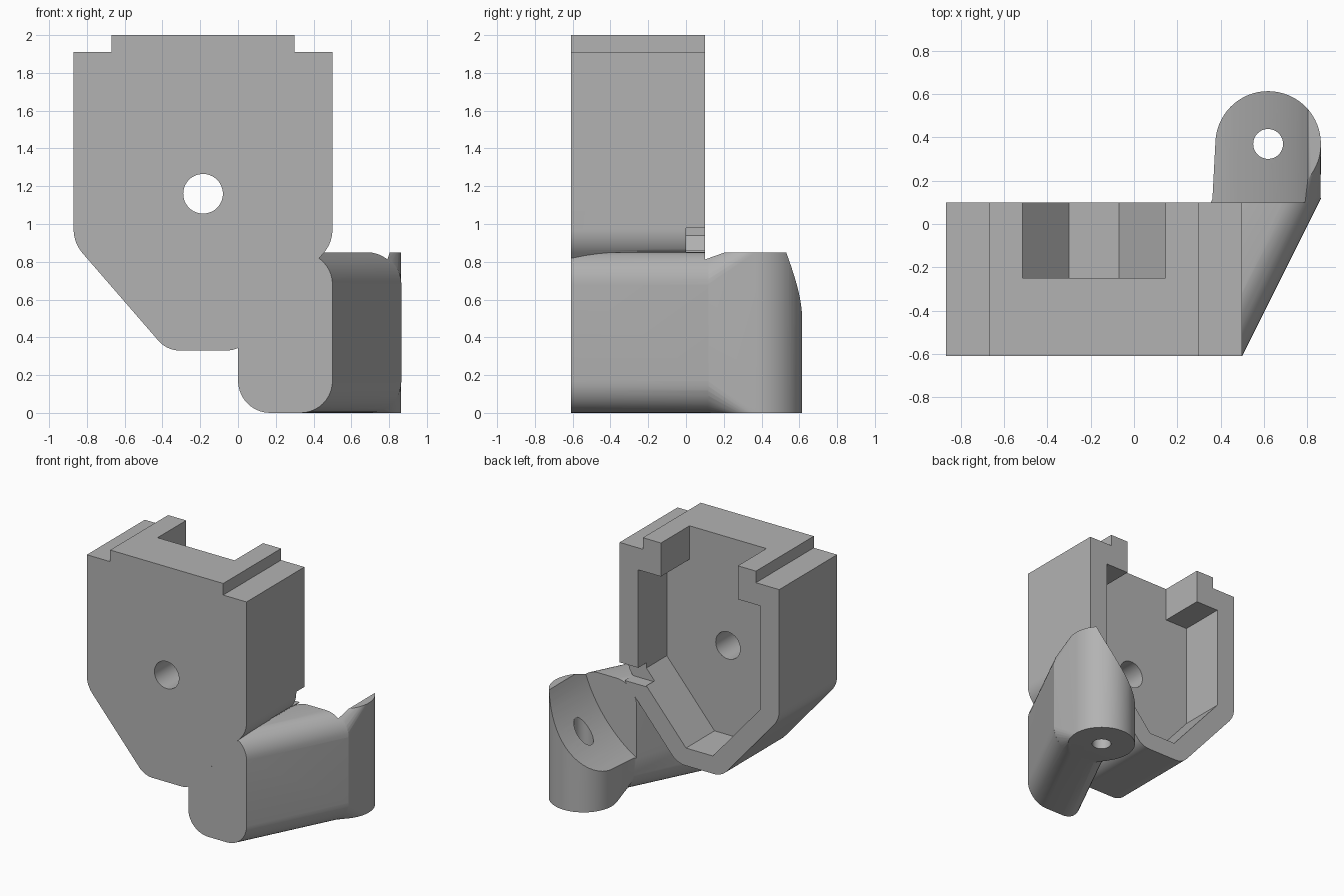
import bpy, bmesh
from math import cos, sin, pi, tan, radians
from mathutils import Vector

if "Cube" in bpy.data.objects:
    bpy.data.objects.remove(bpy.data.objects["Cube"])

grey = bpy.data.materials.new("plain_grey")
grey.use_nodes = True
grey.diffuse_color = (0.45, 0.45, 0.45, 1)
grey.node_tree.nodes["Principled BSDF"].inputs["Base Color"].default_value = (0.45, 0.45, 0.45, 1)

MID = -0.185            # symmetry line of the housing
FRONT, BACK = -0.61, 0.10


def finish(name, bm):
    bmesh.ops.recalc_face_normals(bm, faces=bm.faces)
    mesh = bpy.data.meshes.new(name)
    bm.to_mesh(mesh)
    bm.free()
    mesh.materials.append(grey)
    obj = bpy.data.objects.new(name, mesh)
    bpy.context.collection.objects.link(obj)
    return obj


def rounded(corners, steps=10):
    """Outline from (x, z, radius) corners."""
    out = []
    for i, (x, z, r) in enumerate(corners):
        p = Vector((x, z))
        if r == 0:
            out.append(p)
            continue
        a = (Vector(corners[i - 1][:2]) - p).normalized()
        b = (Vector(corners[(i + 1) % len(corners)][:2]) - p).normalized()
        half = a.angle(b) / 2
        centre = p + (a + b).normalized() * r / sin(half)
        start = p + a * r / tan(half) - centre
        turn = start.angle_signed(p + b * r / tan(half) - centre)
        for k in range(steps + 1):
            t = -turn * k / steps
            out.append(centre + Vector((start.x * cos(t) - start.y * sin(t),
                                        start.x * sin(t) + start.y * cos(t))))
    return out


def prism(name, outline, y0, y1):
    bm = bmesh.new()
    face = bm.faces.new([bm.verts.new((x, y0, z)) for x, z in outline])
    new = bmesh.ops.extrude_face_region(bm, geom=[face])["geom"]
    moved = [v for v in new if isinstance(v, bmesh.types.BMVert)]
    bmesh.ops.translate(bm, verts=moved, vec=(0, y1 - y0, 0))
    return finish(name, bm)


def hull(name, points):
    bm = bmesh.new()
    for p in points:
        bm.verts.new(p)
    res = bmesh.ops.convex_hull(bm, input=bm.verts[:])
    loose = [v for v in bm.verts if not v.link_faces]
    bmesh.ops.delete(bm, geom=loose, context="VERTS")
    bmesh.ops.dissolve_limit(bm, angle_limit=radians(0.2), verts=bm.verts[:], edges=bm.edges[:])
    return finish(name, bm)


def circle(cx, cy, r, n):
    return [(cx + r * cos(2 * pi * k / n), cy + r * sin(2 * pi * k / n)) for k in range(n)]


def mirrored(half):
    """Close a left-half outline across the symmetry line."""
    return half + [(2 * MID - x, z, r) for x, z, r in reversed(half)]


def combine(target, other, operation):
    mod = target.modifiers.new("combine", "BOOLEAN")
    mod.object, mod.operation, mod.solver = other, operation, "EXACT"
    other.hide_render = True
    bpy.context.view_layer.objects.active = target
    bpy.ops.object.modifier_apply(modifier=mod.name)
    bpy.data.objects.remove(other)


# Housing: stepped top, chamfered lower corners
bracket = prism("bracket", rounded(mirrored([
    (-0.67, 2.0, 0), (-0.67, 1.91, 0), (-0.87, 1.91, 0),
    (-0.87, 0.90, 0.19), (-0.376, 0.33, 0.15)])), FRONT, BACK)

# Slanted arm with rounded edges, sheared towards the back
section = rounded([(0, 0, 0.17), (0.5, 0, 0.17), (0.5, 0.85, 0.17), (0, 0.85, 0.17)])


def arm_ring(y):
    return [(x + 0.5 * (y - FRONT), y, z) for x, z in section]


arm = hull("arm", arm_ring(FRONT + 0.0005) + arm_ring(0.12))

# Upright boss blended from the end of the arm
boss = hull("boss", arm_ring(0.115) + [(x, y, z) for z in (0, 0.85)
                                      for x, y in circle(0.62, 0.37, 0.244, 64)])
combine(arm, boss, "UNION")

# Round scoop behind the housing, concentric with its hole
combine(arm, prism("scoop", circle(MID, 1.16, 1.036, 160), BACK - 0.0005, 1), "DIFFERENCE")
combine(bracket, arm, "UNION")

# Pocket open to the back, with a narrower neck at the top
combine(bracket, prism("pocket", rounded(mirrored([
    (-0.515, 2.2, 0), (-0.515, 1.74, 0), (-0.71, 1.74, 0),
    (-0.71, 0.94, 0), (-0.30, 0.467, 0)])), -0.25, 0.3), "DIFFERENCE")

# Relief notches in the side wall above the arm
combine(bracket, prism("notch", [(0.27, 0.851), (0.7, 0.851), (0.7, 0.98), (0.27, 0.98)],
                       0, 0.3), "DIFFERENCE")
combine(bracket, prism("slot", [(0.45, 0.851), (0.55, 0.851), (0.55, 0.92)],
                       -0.26, 0.05), "DIFFERENCE")

# Bolt holes through the housing and the boss
combine(bracket, prism("housing_hole", circle(MID, 1.16, 0.105, 48), -1, 1), "DIFFERENCE")
boss_hole = hull("boss_hole", [(x, y, z) for z in (-0.5, 1.5)
                               for x, y in circle(0.62, 0.37, 0.069, 48)])
combine(bracket, boss_hole, "DIFFERENCE")

bpy.ops.object.select_all(action="DESELECT")
bracket.select_set(True)
bpy.context.view_layer.objects.active = bracket
bpy.ops.object.shade_smooth_by_angle(angle=radians(25))
